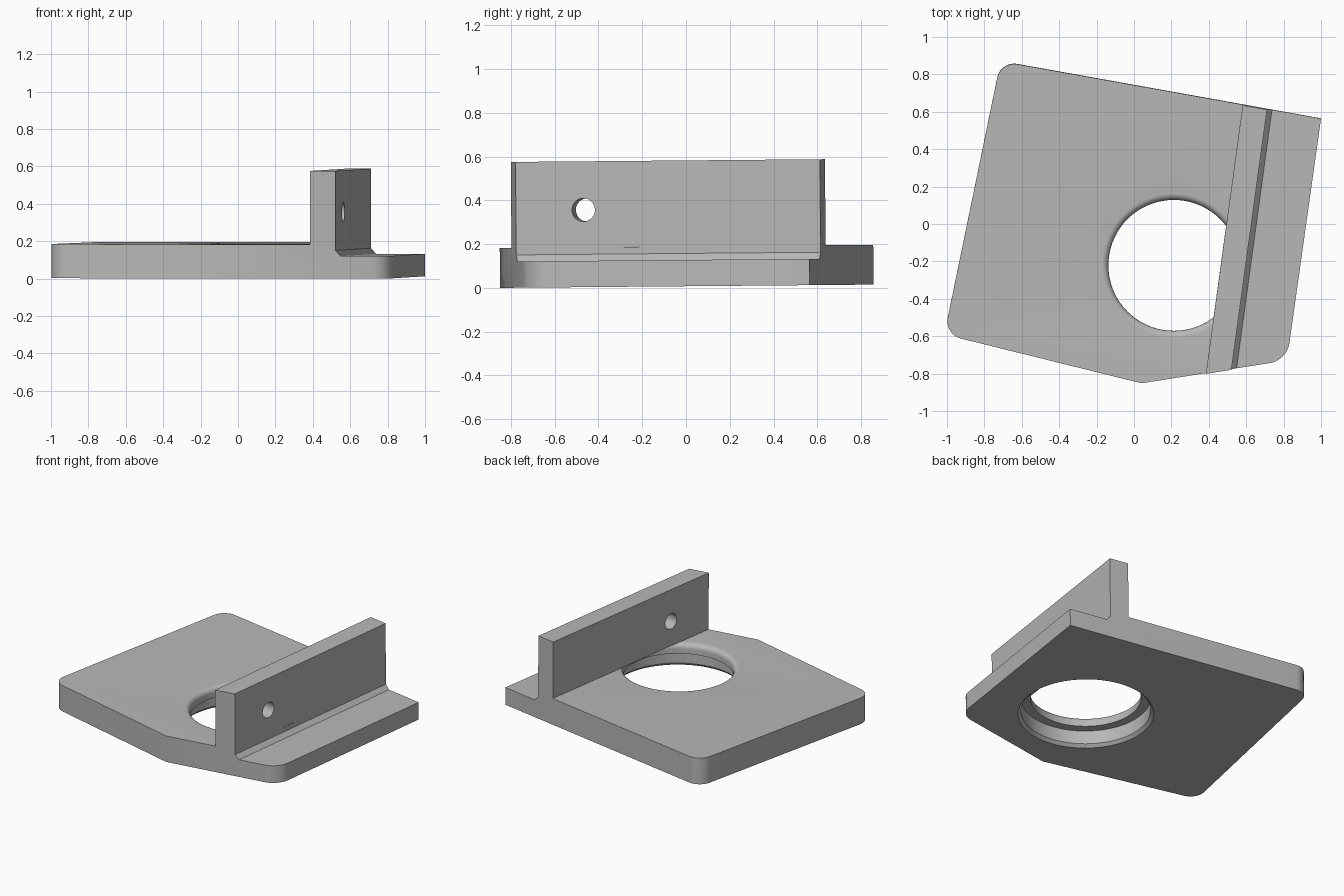
import bpy, bmesh, math
from mathutils import Matrix, Vector

if "Cube" in bpy.data.objects:
    bpy.data.objects.remove(bpy.data.objects["Cube"], do_unlink=True)

grey = bpy.data.materials.new("machined_grey")
grey.use_nodes = True
colour = (0.48, 0.48, 0.48, 1)
grey.diffuse_color = colour
grey.node_tree.nodes["Principled BSDF"].inputs["Base Color"].default_value = colour

WALL_TURN = Matrix.Rotation(math.radians(-7.8), 4, "Z")
PLATE_TOP, LEDGE_TOP, WALL_TOP = 0.182, 0.12, 0.575


def add_object(name, bm):
    bmesh.ops.recalc_face_normals(bm, faces=bm.faces)
    mesh = bpy.data.meshes.new(name)
    bm.to_mesh(mesh)
    bm.free()
    mesh.materials.append(grey)
    obj = bpy.data.objects.new(name, mesh)
    bpy.context.collection.objects.link(obj)
    return obj


def prism(points, direction):
    bm = bmesh.new()
    face = bm.faces.new([bm.verts.new(p) for p in points])
    ext = bmesh.ops.extrude_face_region(bm, geom=[face])
    moved = [g for g in ext["geom"] if isinstance(g, bmesh.types.BMVert)]
    bmesh.ops.translate(bm, verts=moved, vec=direction)
    return bm


def boolean(target, tool, operation):
    mod = target.modifiers.new(tool.name, "BOOLEAN")
    mod.operation, mod.solver, mod.object = operation, "EXACT", tool
    bpy.context.view_layer.objects.active = target
    bpy.ops.object.modifier_apply(modifier=mod.name)
    bpy.data.objects.remove(tool, do_unlink=True)


# Stepped cross-section with upright wall and chamfered foot
section = [(-2, 0), (2, 0), (2, LEDGE_TOP), (0.648, LEDGE_TOP), (0.621, 0.15),
           (0.621, WALL_TOP), (0.489, WALL_TOP), (0.489, PLATE_TOP), (-2, PLATE_TOP)]
bm = prism([(u, -2, z) for u, z in section], (0, 4, 0))
bm.transform(WALL_TURN)
bracket = add_object("bracket_plate", bm)

# Plate outline, with three rounded corners
corners = [(-0.713, 0.872), (-1.014, -0.589), (0.04, -0.85), (0.818, -0.728), (1.0, 0.565)]
rounded = [Vector(corners[i]) for i in (0, 1, 3)]
bm = prism([(x, y, -0.5) for x, y in corners], (0, 0, 2))
edges = [e for e in bm.edges
         if abs(e.verts[0].co.z - e.verts[1].co.z) > 1
         and any((e.verts[0].co.xy - c).length < 0.01 for c in rounded)]
bmesh.ops.bevel(bm, geom=edges, offset=0.09, segments=10, profile=0.5, affect="EDGES")
boolean(bracket, add_object("outline_cutter", bm), "INTERSECT")

# Large bore: chamfered counterbore below, rounded lip above
bore, lip = 0.35, 0.035
profile = [(0, -0.1), (0.43, -0.1), (0.43, 0), (0.41, 0.02), (0.41, 0.113), (bore, 0.113)]
for i in range(9):
    a = i * math.pi / 16
    profile.append((bore + lip * (1 - math.cos(a)), PLATE_TOP - lip * (1 - math.sin(a))))
profile += [(bore + lip, PLATE_TOP + 0.001), (0, PLATE_TOP + 0.001)]
bm = bmesh.new()
verts = [bm.verts.new((r, 0, z)) for r, z in profile]
path = [bm.edges.new(pair) for pair in zip(verts, verts[1:])]
bmesh.ops.spin(bm, geom=verts + path, cent=(0, 0, 0), axis=(0, 0, 1),
               angle=2 * math.pi, steps=72, use_duplicate=False)
bmesh.ops.remove_doubles(bm, verts=bm.verts, dist=0.0001)
bmesh.ops.translate(bm, verts=bm.verts, vec=(0.213, -0.22, 0))
boolean(bracket, add_object("bore_cutter", bm), "DIFFERENCE")

# Two bolt holes through the wall
for v in (-0.385, 0.231):
    bm = bmesh.new()
    bmesh.ops.create_cone(bm, cap_ends=True, segments=40, radius1=0.053,
                          radius2=0.053, depth=0.4)
    bm.transform(WALL_TURN @ Matrix.Translation((0.555, v, 0.353))
                 @ Matrix.Rotation(math.pi / 2, 4, "Y"))
    boolean(bracket, add_object("bolt_hole_cutter", bm), "DIFFERENCE")

# Slight lean of the whole part, and shading
bracket.data.transform(Matrix.Translation((0, 0, 0.0075)) @ Matrix.Rotation(0.0088, 4, "X"))
bpy.ops.object.select_all(action="DESELECT")
bracket.select_set(True)
bpy.context.view_layer.objects.active = bracket
bpy.ops.object.shade_smooth_by_angle(angle=math.radians(30))
